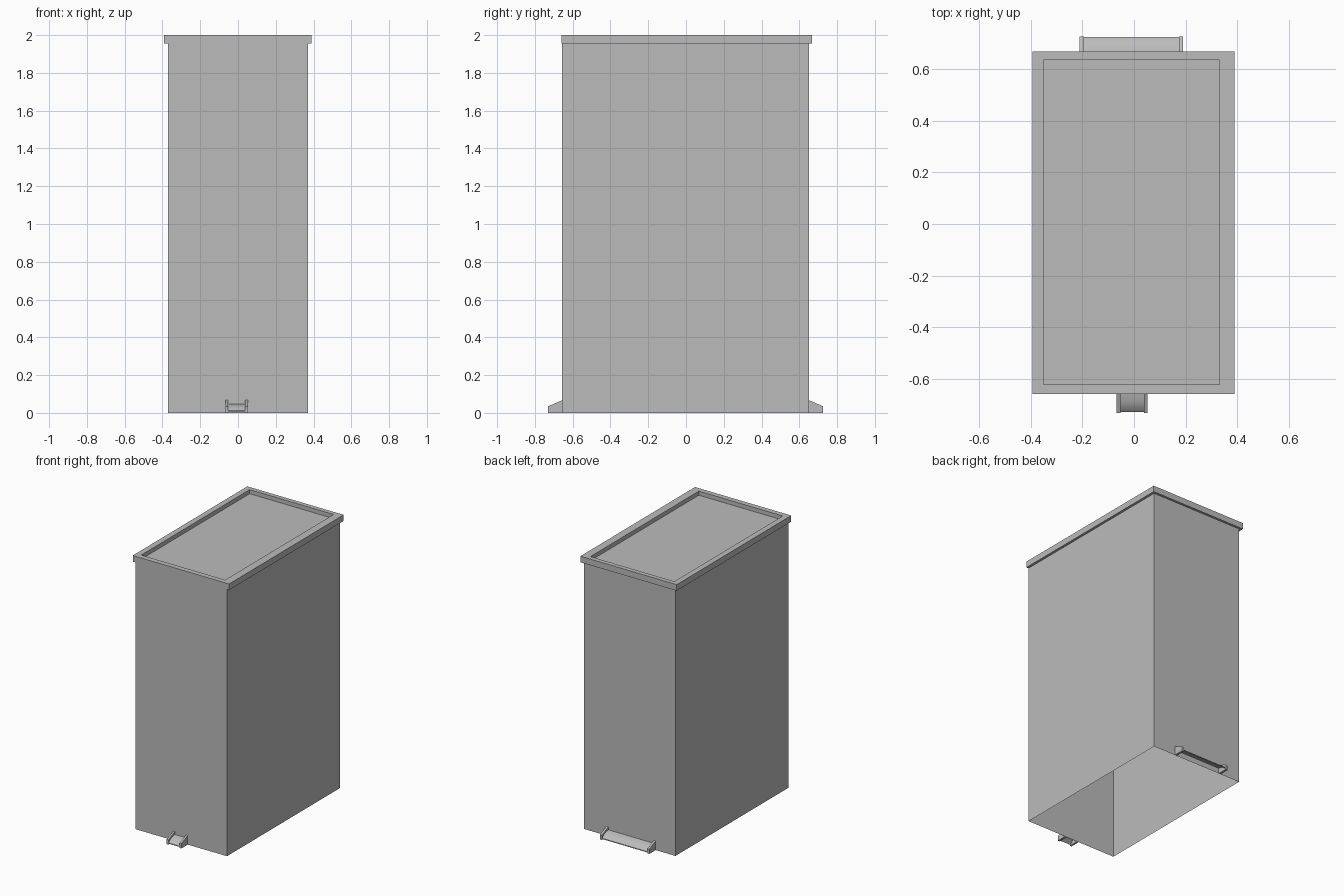
import bpy
import bmesh

cube = bpy.data.objects.get("Cube")
if cube:
    bpy.data.objects.remove(cube, do_unlink=True)

grey = bpy.data.materials.new("plain_grey")
grey.use_nodes = True
colour = (0.5, 0.5, 0.5, 1)
grey.diffuse_color = colour
grey.node_tree.nodes["Principled BSDF"].inputs["Base Color"].default_value = colour


def finish(bm, name):
    mesh = bpy.data.meshes.new(name)
    bm.to_mesh(mesh)
    bm.free()
    obj = bpy.data.objects.new(name, mesh)
    mesh.materials.append(grey)
    bpy.context.collection.objects.link(obj)
    return obj


def box(x0, x1, y0, y1, z0, z1):
    bm = bmesh.new()
    bmesh.ops.create_cube(bm, size=1)
    for v in bm.verts:
        v.co = [a if c < 0 else b
                for c, a, b in zip(v.co, (x0, y0, z0), (x1, y1, z1))]
    bm.faces.ensure_lookup_table()
    return bm


def extrude_x(name, profile, x0, x1):
    """Sweep a closed (y, z) outline from x0 to x1."""
    bm = bmesh.new()
    face = bm.faces.new([bm.verts.new((x0, y, z)) for y, z in profile])
    moved = bmesh.ops.extrude_face_region(bm, geom=[face])["geom"]
    for v in moved:
        if isinstance(v, bmesh.types.BMVert):
            v.co.x = x1
    bmesh.ops.recalc_face_normals(bm, faces=bm.faces)
    return finish(bm, name)


# Body: thin walls, open at the bottom
bm = box(-0.37, 0.37, -0.656, 0.651, 0, 1.955)
bmesh.ops.delete(bm, geom=[f for f in bm.faces if abs(f.normal.z) > 0.9],
                 context="FACES_ONLY")
finish(bm, "body")

# Lid: overhanging slab with a sunken panel inside a raised rim
bm = box(-0.392, 0.388, -0.658, 0.668, 1.955, 2)
top = next(f for f in bm.faces if f.normal.z > 0.9)
bmesh.ops.inset_region(bm, faces=[top], thickness=0.04)
for v in top.verts:
    v.co.x = -0.35 if v.co.x < 0 else 0.33
    v.co.y = -0.62 if v.co.y < 0 else 0.635
panel = bmesh.ops.extrude_face_region(bm, geom=[top])["geom"]
bmesh.ops.delete(bm, geom=[top], context="FACES_ONLY")
for v in panel:
    if isinstance(v, bmesh.types.BMVert):
        v.co.z -= 0.03
finish(bm, "lid")


# Pedals: two wedge cheeks with a curved tread between them
def pedal(name, wall, side, x0, x1, cheek):
    wedge = [(0, 0), (0.074, 0), (0.074, 0.035), (0, 0.067)]
    upper = [(0, 0.046), (0.03, 0.04), (0.055, 0.028), (0.072, 0.012)]
    lower = [(d, z - 0.006) for d, z in reversed(upper)]

    def place(points):
        return [(wall + side * d, z) for d, z in points]

    extrude_x(name + "_cheek_right", place(wedge), x0, x0 + cheek)
    extrude_x(name + "_cheek_left", place(wedge), x1 - cheek, x1)
    tread = extrude_x(name + "_tread", place(upper + lower), x0 + cheek, x1 - cheek)
    bpy.ops.object.select_all(action="DESELECT")
    tread.select_set(True)
    bpy.context.view_layer.objects.active = tread
    bpy.ops.object.shade_smooth_by_angle()


pedal("front_pedal", -0.656, -1, -0.067, 0.052, 0.014)
pedal("back_pedal", 0.651, 1, -0.21, 0.19, 0.016)
